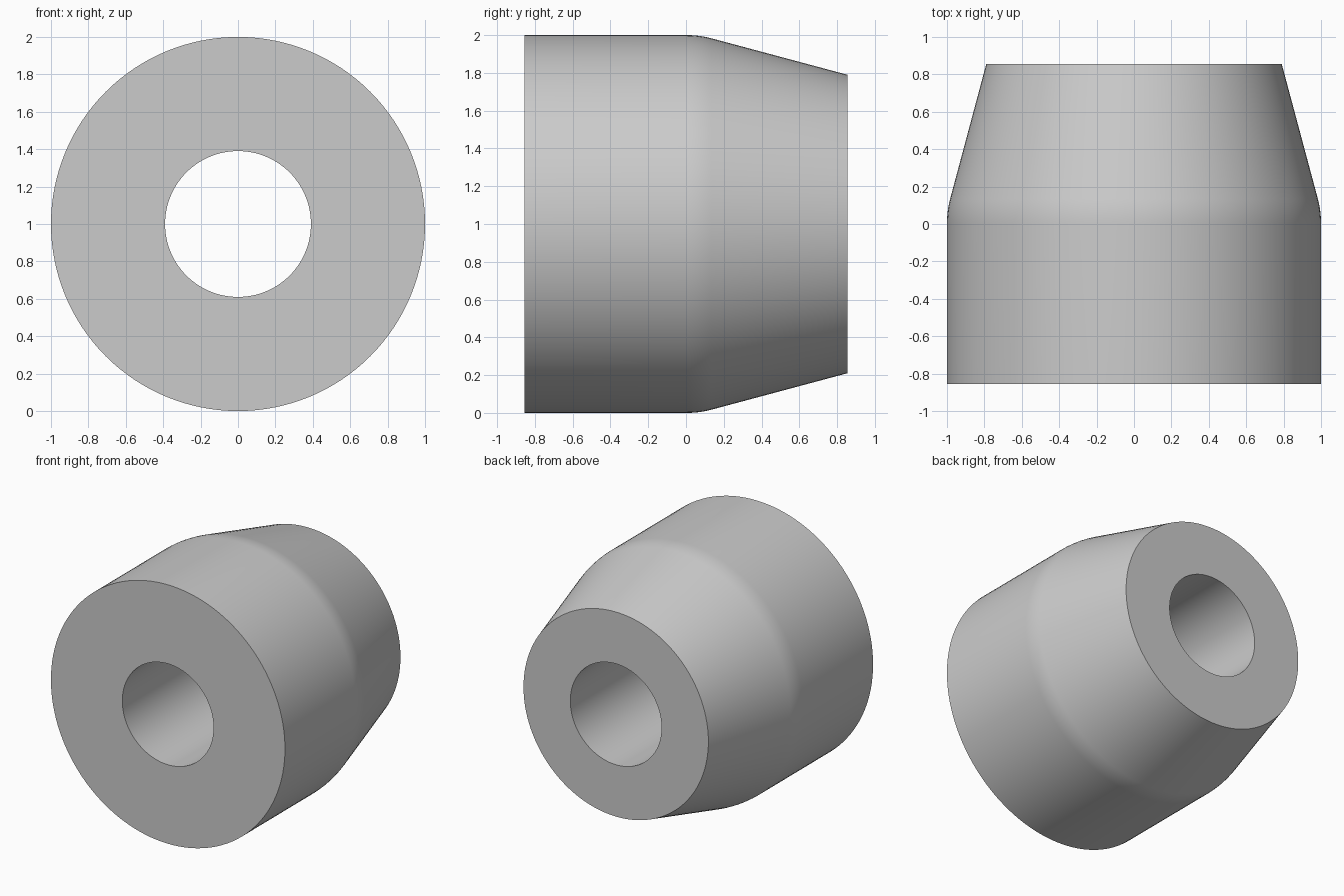
import bpy, bmesh
from math import sin, cos, tan, pi, radians
from mathutils import Matrix, Vector

cube = bpy.data.objects.get("Cube")
if cube:
    bpy.data.objects.remove(cube, do_unlink=True)

SEGMENTS = 128
HALF = 0.855          # half length along y
OUTER, BORE = 1.0, 0.39
TAPER = radians(15)
BACK_RADIUS = 0.79
FILLET = 0.5

# Flat grey material
grey = bpy.data.materials.new("light_grey")
grey.use_nodes = True
colour = (0.6, 0.6, 0.6, 1)
grey.diffuse_color = colour
grey.node_tree.nodes["Principled BSDF"].inputs["Base Color"].default_value = colour

# Half section (radius, y): bore, front face, cylinder, rounded shoulder, taper
corner = HALF - (OUTER - BACK_RADIUS) / tan(TAPER)
start = corner - FILLET * tan(TAPER / 2)
steps = 8
shoulder = [(OUTER - FILLET * (1 - cos(TAPER * i / steps)),
             start + FILLET * sin(TAPER * i / steps)) for i in range(steps + 1)]
section = [(BORE, -HALF), (OUTER, -HALF), *shoulder, (BACK_RADIUS, HALF), (BORE, HALF)]

# Revolve the closed section around the y axis
bm = bmesh.new()
verts = [bm.verts.new((r, y, 0)) for r, y in section]
edges = [bm.edges.new((a, b)) for a, b in zip(verts, verts[1:] + verts[:1])]
bmesh.ops.spin(bm, geom=verts + edges, cent=(0, 0, 0), axis=(0, 1, 0),
               angle=2 * pi, steps=SEGMENTS, use_duplicate=False)
bmesh.ops.remove_doubles(bm, verts=bm.verts[:], dist=0.0001)
bmesh.ops.recalc_face_normals(bm, faces=bm.faces[:])
bmesh.ops.transform(bm, matrix=Matrix.Translation(Vector((0, 0, OUTER))), verts=bm.verts[:])

mesh = bpy.data.meshes.new("tapered_bushing")
bm.to_mesh(mesh)
bm.free()
mesh.materials.append(grey)
bushing = bpy.data.objects.new("tapered_bushing", mesh)
bpy.context.collection.objects.link(bushing)

# Smooth walls, sharp rims
bpy.ops.object.select_all(action='DESELECT')
bushing.select_set(True)
bpy.context.view_layer.objects.active = bushing
bpy.ops.object.shade_smooth_by_angle(angle=radians(30))
